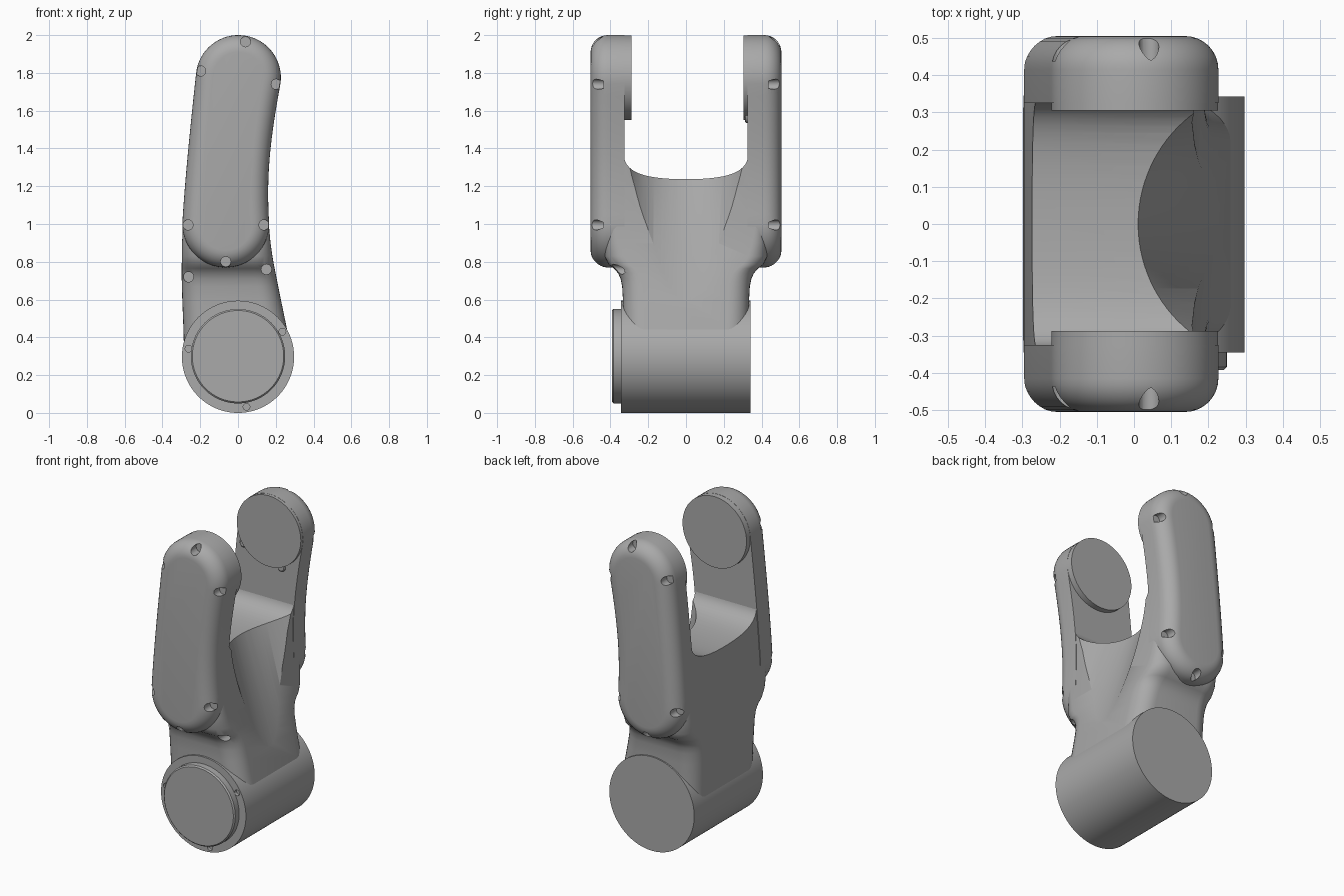
import bpy, bmesh, math
from math import sin, cos, pi, radians
from mathutils import Vector

cube = bpy.data.objects.get("Cube")
if cube:
    bpy.data.objects.remove(cube, do_unlink=True)

grey = bpy.data.materials.new("plain grey")
grey.use_nodes = True
grey.diffuse_color = (0.4, 0.4, 0.4, 1)
grey.node_tree.nodes["Principled BSDF"].inputs["Base Color"].default_value = (0.4, 0.4, 0.4, 1)


def loft(name, rings):
    """Skin a stack of equal-length point rings and cap both ends."""
    bm = bmesh.new()
    rows = [[bm.verts.new(p) for p in ring] for ring in rings]
    n = len(rows[0])
    for a, b in zip(rows, rows[1:]):
        for i in range(n):
            j = (i + 1) % n
            bm.faces.new((a[i], a[j], b[j], b[i]))
    bm.faces.new(rows[0])
    bm.faces.new(rows[-1])
    bmesh.ops.recalc_face_normals(bm, faces=bm.faces)
    mesh = bpy.data.meshes.new(name)
    bm.to_mesh(mesh)
    bm.free()
    mesh.materials.append(grey)
    ob = bpy.data.objects.new(name, mesh)
    bpy.context.collection.objects.link(ob)
    return ob


def disc(name, x, z, y0, y1, r, edge=0.0, n=64):
    """Cylinder along y, with an optional small chamfer at the y1 end."""
    steps = [(y0, r), (y1, r)]
    if edge:
        inward = edge if y0 > y1 else -edge
        steps = [(y0, r), (y1 + inward, r), (y1, r - edge)]
    return loft(name, [[(x + q * cos(2 * pi * i / n), y, z + q * sin(2 * pi * i / n))
                        for i in range(n)] for y, q in steps])


def cut(ob, cutters):
    for c in cutters:
        m = ob.modifiers.new("cut", 'BOOLEAN')
        m.operation = 'DIFFERENCE'
        m.solver = 'EXACT'
        m.object = c
        bpy.context.view_layer.objects.active = ob
        bpy.ops.object.modifier_apply(modifier=m.name)
        bpy.data.objects.remove(c, do_unlink=True)


def smooth(ob, angle=32):
    bpy.ops.object.select_all(action='DESELECT')
    ob.select_set(True)
    bpy.context.view_layer.objects.active = ob
    bpy.ops.object.shade_smooth_by_angle(angle=radians(angle))


def arc(cx, cz, r, a0, a1, n):
    return [Vector((cx + r * cos(radians(a0 + (a1 - a0) * i / n)),
                    cz + r * sin(radians(a0 + (a1 - a0) * i / n)))) for i in range(n + 1)]


def bezier(a, b, c, d, n):
    pts = []
    for i in range(1, n):
        t = i / n
        s = 1 - t
        pts.append(a * s**3 + b * 3 * s * s * t + c * 3 * s * t * t + d * t**3)
    return pts


# Base joint barrel, with a chamfered cap and screw recesses on the front
barrel = disc("base_barrel", 0, 0.297, 0.342, -0.345, 0.297, n=96)
cut(barrel, [disc("cutter", x, z, -0.4, -0.325, 0.018, n=16)
             for x, z in ((-0.262, 0.34), (0.235, 0.43), (0.045, 0.032))])
smooth(barrel)
smooth(disc("base_cap", 0, 0.3, -0.33, -0.392, 0.25, edge=0.008))


# Central body: rounded-rectangle sections flaring out towards the fork
def section(z, x0, x1, hy, r, n=8):
    ring = []
    for k, (sx, sy) in enumerate(((1, 1), (-1, 1), (-1, -1), (1, -1))):
        cx = x1 - r if sx > 0 else x0 + r
        for i in range(n + 1):
            a = pi / 2 * (k + i / n)
            ring.append((cx + r * cos(a), sy * (hy - r) + r * sin(a), z))
    return ring


body = loft("fork_body", [section(*s) for s in (
    (0.30, -0.285, 0.285, 0.328, 0.11), (0.45, -0.289, 0.258, 0.33, 0.11),
    (0.60, -0.295, 0.227, 0.334, 0.11), (0.67, -0.297, 0.213, 0.338, 0.11),
    (0.71, -0.298, 0.205, 0.346, 0.11), (0.74, -0.298, 0.199, 0.360, 0.11),
    (0.765, -0.298, 0.194, 0.382, 0.11), (0.785, -0.298, 0.19, 0.41, 0.11),
    (0.83, -0.297, 0.182, 0.43, 0.10), (0.90, -0.296, 0.172, 0.43, 0.08),
    (1.00, -0.292, 0.163, 0.43, 0.06), (1.20, -0.277, 0.156, 0.43, 0.06),
    (1.40, -0.26, 0.166, 0.43, 0.06))])

# Rounded valley between the arms
half = [Vector((0.33, 1.6)), Vector((0.33, 1.37))]
half += bezier(half[1], Vector((0.325, 1.27)), Vector((0.22, 1.238)), Vector((0, 1.237)), 14)
profile = half + [Vector((0, 1.237))] + [Vector((-p.x, p.y)) for p in reversed(half)]
valley = loft("cutter", [[(x, p.x, p.y) for p in profile] for x in (-0.6, 0.6)])

# Tilted cylindrical scoop on the +x side
r = 0.345
scoop = loft("cutter", [[(x + r + r * cos(2 * pi * i / 96), r * sin(2 * pi * i / 96), z)
                         for i in range(96)]
                        for x, z in ((-0.061, 1.45), (0.287, 0.42))])
pockets = [disc("cutter", x, z, -0.6, -0.27, 0.027, n=20)
           for x, z in ((-0.262, 0.72), (0.15, 0.76))]
cut(body, [valley, scoop] + pockets)
smooth(body)

# Arm outline: curved capsule
top, low = (0.002, 1.775, 0.225), (-0.065, 1.0, 0.23)
cap = arc(*top, -8, 174, 32)
bottom = arc(*low, 180, 360, 32)
left = bezier(cap[-1], Vector((-0.25, 1.54)), Vector((-0.28, 1.25)), bottom[0], 14)
right = bezier(bottom[-1], Vector((0.15, 1.24)), Vector((0.165, 1.42)), cap[0], 14)
outline = cap + left + bottom + right


def inset(pts, d):
    out = []
    for i, p in enumerate(pts):
        t = (pts[(i + 1) % len(pts)] - pts[i - 1]).normalized()
        out.append(p + Vector((-t.y, t.x)) * d)
    return out


# Fork arms with rounded outer edge, screw pockets and inner pivot disc
edge = 0.09
screws = ((0.04, 1.965), (-0.198, 1.81), (0.203, 1.74),
          (-0.265, 0.995), (0.138, 0.995), (-0.065, 0.8))
for side, label, inner in ((-1, "front", 0.288), (1, "back", 0.305)):
    steps = [(0.325, 0)] + [(0.505 - edge + edge * sin(a), edge * (1 - cos(a)))
                            for a in [pi / 2 * i / 8 for i in range(9)]]
    arm = loft(label + "_arm", [[(p.x, side * y, p.y) for p in inset(outline, d)]
                                for y, d in steps])
    cut(arm, [disc("cutter", x, z, side * 0.437, side * 0.56, 0.027, n=20)
              for x, z in screws])
    smooth(arm)
    smooth(disc(label + "_pivot_disc", top[0], top[1], side * 0.4, side * inner, 0.224))

# Small clips under the back pivot disc
for i, a in enumerate((215, 290)):
    x = top[0] + 0.228 * cos(radians(a))
    z = top[1] + 0.228 * sin(radians(a))
    smooth(disc("back_clip_%d" % (i + 1), x, z, 0.35, 0.312, 0.026, edge=0.006, n=16))
